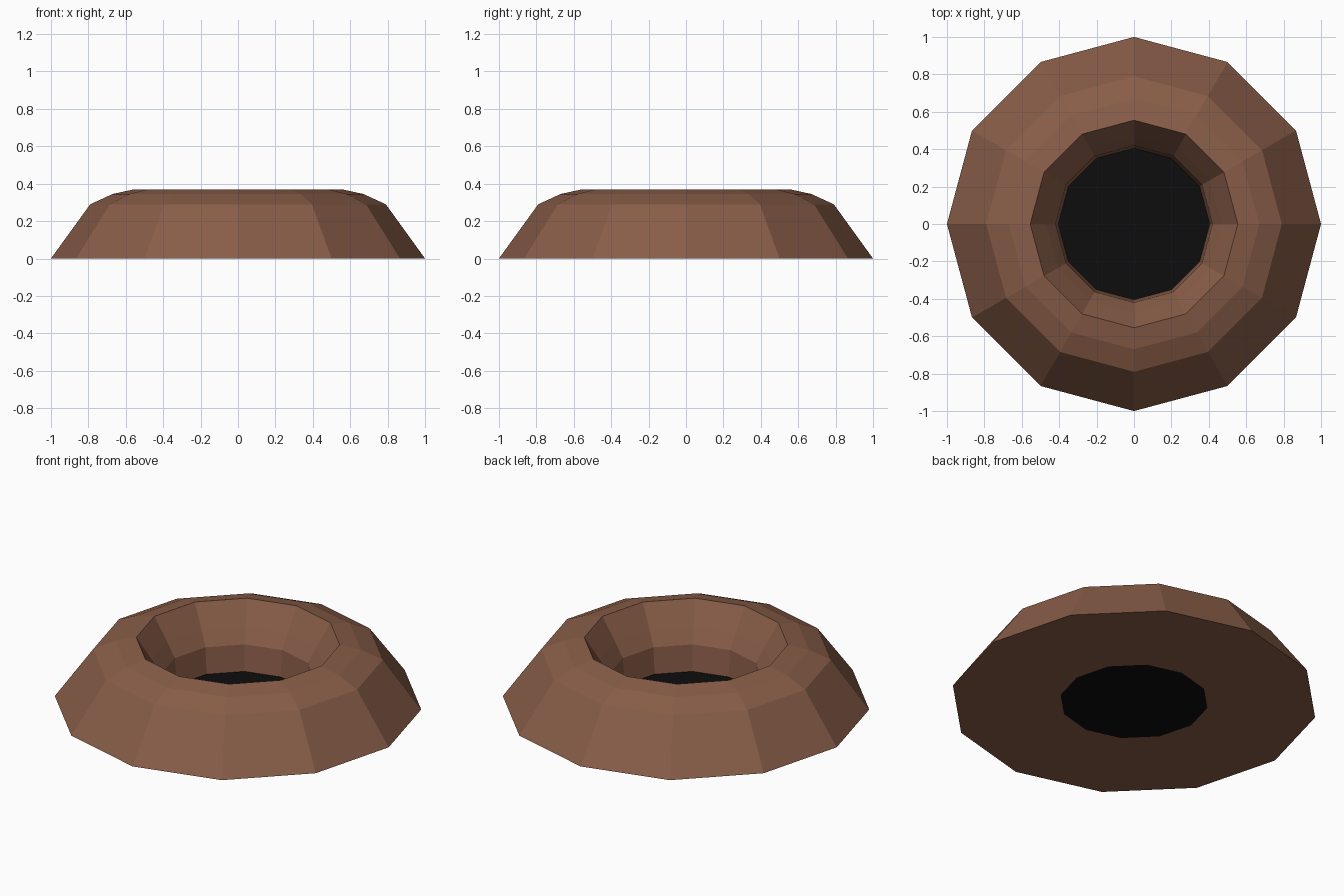
import bpy
import bmesh
from math import cos, sin, tau

if "Cube" in bpy.data.objects:
    bpy.data.objects.remove(bpy.data.objects["Cube"])

SIDES = 12


def material(name, rgb):
    mat = bpy.data.materials.new(name)
    mat.diffuse_color = (*rgb, 1.0)
    mat.use_nodes = True
    mat.node_tree.nodes["Principled BSDF"].inputs["Base Color"].default_value = mat.diffuse_color
    return mat


def add_object(name, bm, mat):
    mesh = bpy.data.meshes.new(name)
    bm.to_mesh(mesh)
    bm.free()
    mesh.materials.append(mat)
    obj = bpy.data.objects.new(name, mesh)
    bpy.context.collection.objects.link(obj)
    return obj


def ring(bm, radius, z):
    return [bm.verts.new((radius * cos(tau * i / SIDES),
                          radius * sin(tau * i / SIDES), z))
            for i in range(SIDES)]


# Mound: closed cross-section (radius, height) swept around z
profile = [(1.0, 0.0), (0.79, 0.29), (0.67, 0.345), (0.555, 0.37),
           (0.47, 0.24), (0.42, 0.155), (0.405, 0.0)]
bm = bmesh.new()
rings = [ring(bm, r, z) for r, z in profile]
for lower, upper in zip(rings, rings[1:] + rings[:1]):
    for i in range(SIDES):
        j = (i + 1) % SIDES
        bm.faces.new((lower[i], lower[j], upper[j], upper[i]))
bmesh.ops.recalc_face_normals(bm, faces=bm.faces)
add_object("dirt_mound", bm, material("dirt", (0.25, 0.11, 0.065)))

# Dark floor closing the hole
bm = bmesh.new()
bm.faces.new(ring(bm, 0.405, 0.0))
add_object("hole_floor", bm, material("dark_hole", (0.004, 0.004, 0.004)))
